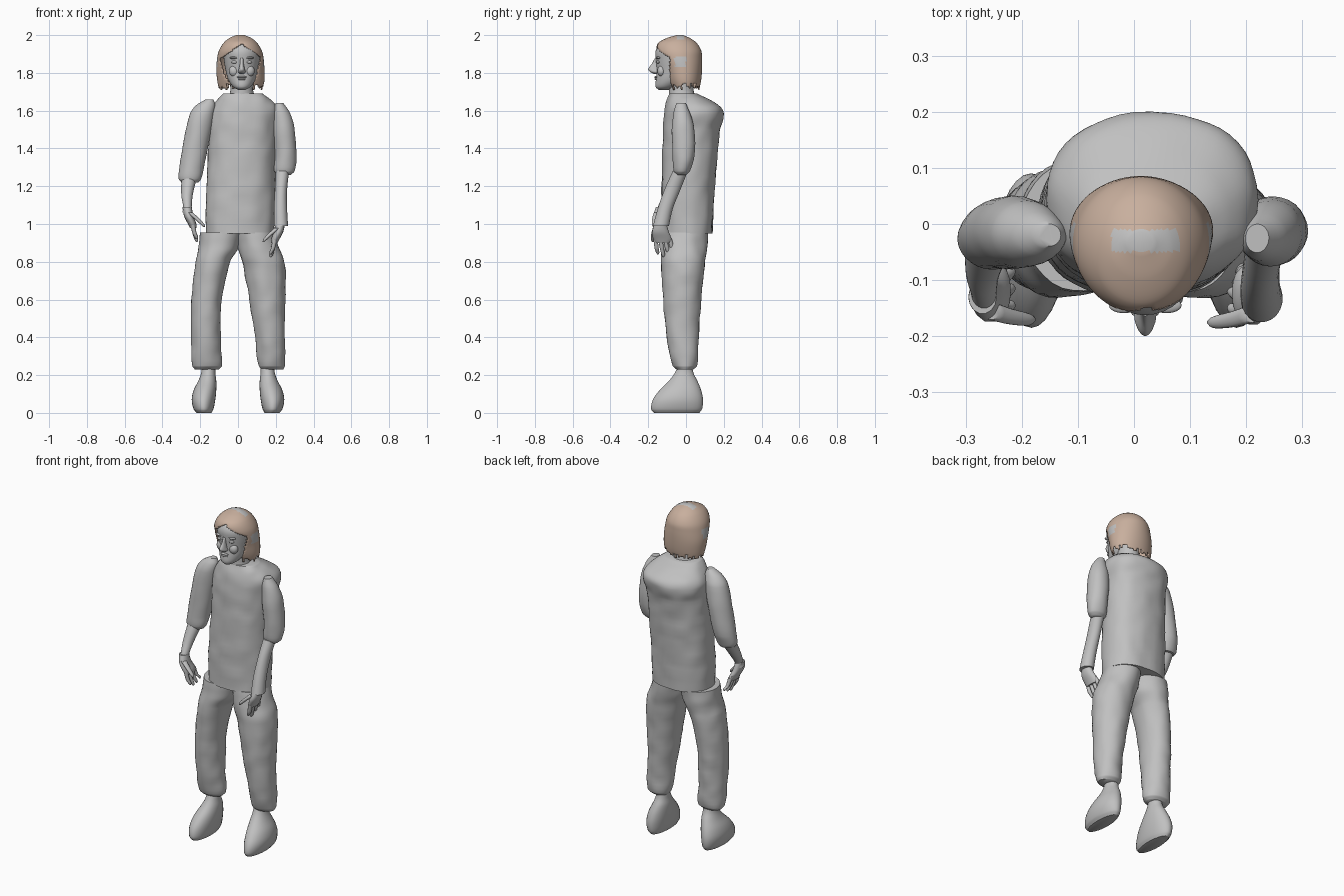
import bpy
import bmesh
import math
import random
from mathutils import Vector, noise

random.seed(4)
default_cube = bpy.data.objects.get("Cube")
if default_cube:
    bpy.data.objects.remove(default_cube, do_unlink=True)


def make_material(name, colour):
    mat = bpy.data.materials.new(name)
    mat.use_nodes = True
    mat.diffuse_color = colour
    mat.node_tree.nodes["Principled BSDF"].inputs["Base Color"].default_value = colour
    return mat


GREY = make_material("plain grey", (0.53, 0.53, 0.53, 1))
BROWN = make_material("light brown hair", (0.58, 0.43, 0.34, 1))


def finish(name, bm, materials):
    """Turn a bmesh into a smooth shaded object."""
    bmesh.ops.recalc_face_normals(bm, faces=bm.faces[:])
    mesh = bpy.data.meshes.new(name)
    bm.to_mesh(mesh)
    bm.free()
    for mat in materials:
        mesh.materials.append(mat)
    obj = bpy.data.objects.new(name, mesh)
    bpy.context.collection.objects.link(obj)
    bpy.ops.object.select_all(action="DESELECT")
    obj.select_set(True)
    bpy.context.view_layer.objects.active = obj
    bpy.ops.object.shade_smooth_by_angle(angle=math.radians(50))
    return obj


def refine(rings, steps):
    """Insert smoothly interpolated rings, using height as the parameter."""
    def slope(i, k):
        a, b = rings[max(i - 1, 0)], rings[min(i + 1, len(rings) - 1)]
        return (b[k] - a[k]) / (b[0] - a[0])

    result = []
    for i in range(len(rings) - 1):
        low, high = rings[i], rings[i + 1]
        span = high[0] - low[0]
        for s in range(steps):
            t = s / steps
            h = t * t * (3 - 2 * t)
            ring = [low[0] + span * t]
            for k in range(1, len(low)):
                bend = t * (1 - t) ** 2 * slope(i, k) - t * t * (1 - t) * slope(i + 1, k)
                ring.append(low[k] * (1 - h) + high[k] * h + span * bend)
            result.append(ring)
    result.append(rings[-1])
    return result


def loft_mesh(rings, sides=28, steps=4, square=2.0, wrinkle=0.0, capped=True):
    """Rings are (height, x min, x max, y min, y max) in hundredths of a unit."""
    bm = bmesh.new()
    loops = []
    for z, x0, x1, y0, y1 in refine(rings, steps):
        centre = Vector(((x0 + x1) / 2, (y0 + y1) / 2, z)) / 100
        loop = []
        for j in range(sides):
            a = math.tau * j / sides
            c, s = math.cos(a), math.sin(a)
            out = Vector((math.copysign(abs(c) ** (2 / square), c) * (x1 - x0) / 2,
                          math.copysign(abs(s) ** (2 / square), s) * (y1 - y0) / 2, 0)) / 100
            co = centre + out
            co += out.normalized() * noise.noise(co * 14) * wrinkle
            loop.append(bm.verts.new(co))
        loops.append(loop)
    for low, high in zip(loops, loops[1:]):
        for j in range(sides):
            n = (j + 1) % sides
            bm.faces.new((low[j], low[n], high[n], high[j]))
    if capped:
        bm.faces.new(loops[0])
        bm.faces.new(loops[-1])
    return bm


def loft(name, rings, **options):
    return finish(name, loft_mesh(rings, **options), [GREY])


def mirrored(rings):
    return [(z, -x1, -x0, y0, y1) for z, x0, x1, y0, y1 in rings]


def tube(points):
    """Rings around a falling path of (x, y, z, radius)."""
    return [(z, x - r, x + r, y - r, y + r) for x, y, z, r in points]


def ellipsoid(name, centre, size):
    bm = bmesh.new()
    bmesh.ops.create_uvsphere(bm, u_segments=16, v_segments=10, radius=1)
    bmesh.ops.scale(bm, vec=size, verts=bm.verts)
    bmesh.ops.translate(bm, vec=centre, verts=bm.verts)
    return finish(name, bm, [GREY])


# Loose shirt body
loft("shirt_body", [
    (95, -17, 19, -13, 14), (115, -17, 19.5, -13, 15), (135, -16, 20, -12.5, 16.5),
    (150, -15.5, 20.5, -12, 18), (158, -15.5, 22, -11.5, 20), (162, -14, 21, -11, 18.5),
    (166, -11, 17, -10, 12), (169, -8, 13, -9, 6)],
    sides=48, steps=6, square=2.3, wrinkle=0.006)

# Trouser legs
loft("right_trouser_leg", [
    (23, -23, -10, -5, 4), (25, -24.5, -8.5, -7, 6), (40, -25, -9, -10, 6.5),
    (60, -24.5, -8.5, -12, 8), (80, -22.5, -4, -13, 10), (87, -21, 0, -13, 11),
    (95.5, -20, 2, -12, 11.5)], sides=36, steps=6, wrinkle=0.006)
loft("left_trouser_leg", [
    (23, 12, 24, -5, 4), (25, 11, 25, -7, 6), (40, 9, 25, -10, 6.5),
    (60, 6, 25, -12, 8), (78, 2.5, 25, -13, 10), (87, 0, 22, -13, 11),
    (95.5, -1, 19, -12, 11.5)], sides=36, steps=6, wrinkle=0.006)

# Shoes
shoe = [(0, 14, 22, -17, 7), (2, 13, 23.5, -18.5, 8.5), (7, 12, 24.5, -17.5, 9),
        (12, 11.5, 23.5, -14, 8), (17, 11.5, 21, -9, 6), (21, 12, 19.5, -6, 4),
        (26, 12, 19, -4, 3)]
loft("left_shoe", shoe)
loft("right_shoe", mirrored(shoe))

# Sleeves
loft("right_sleeve", [
    (122, -30, -21, -7, 1), (124, -31.5, -19.5, -8, 2), (130, -31, -18, -8, 4),
    (145, -28.5, -15, -8, 5), (158, -25.5, -12.5, -7.5, 4), (163, -22, -12, -6, 2),
    (166, -17, -13, -4, 0)], wrinkle=0.003)
loft("left_sleeve", [
    (126, 21, 28, -5, 0), (128, 19, 30, -6.5, 2), (136, 19.5, 31, -7, 4.5),
    (150, 18.5, 30, -7.5, 4.5), (159, 18.5, 27.5, -6.5, 2), (164, 20, 24, -5, 0)],
    wrinkle=0.003)

# Forearms
loft("right_forearm", [
    (106, -29.5, -24.5, -16, -10), (109, -29, -24.5, -15, -9.5), (115, -30, -24, -12, -5),
    (124, -30, -22, -8, 1)])
loft("left_forearm", [
    (99, 19, 26.5, -17.5, -9), (108, 19, 26, -15, -7), (118, 19.5, 26, -11.5, -3),
    (128, 20, 27, -7, 1)])


# Hands with four fingers and a thumb
def hand(side, x, y, z):
    def part(name, rings):
        placed = [(r[0] + z, r[1] + x, r[2] + x, r[3] + y, r[4] + y) for r in rings]
        loft(side + "_" + name, mirrored(placed) if side == "right" else placed, sides=14)

    part("palm", [(-10, -5, -1.5, -3, 5.5), (-8, -5, -0.5, -4, 6),
                  (-4, -3.5, 1.5, -4.5, 4.5), (1, -2.5, 2.5, -3, 3)])
    for i in range(4):
        spread = 2.5 * i
        drop = 1.5 * abs(i - 1.3)
        part("finger_" + str(i + 1), tube([
            (-3, spread - 2.6, -8, 1.2), (-4, spread * 1.1 - 2, -13, 1.1),
            (-5, spread * 1.2 - 1.5, -17 + drop, 0.9),
            (-5.2, spread * 1.2 - 1.4, -18 + drop, 0.4)]))
    part("thumb", tube([(-1.5, -2.5, -2, 1.6), (-5, -3.5, -5, 1.4),
                        (-8, -4, -8, 1.1), (-9, -4, -9.5, 0.5)]))


hand("left", 22.5, -13.5, 100)
hand("right", 27, -13, 108)

# Neck and head
loft("neck", [(160, -7, 11, -9, 6), (167, -5, 9, -9, 5), (171, -4, 8, -9, 4),
              (180, -4, 8, -9, 4)])
loft("head", [
    (171, 0, 4, -14.5, -9), (172.5, -2.5, 6.5, -16, -5), (176, -5, 9, -16, 1),
    (181, -6.5, 10.5, -15.5, 5), (187, -7.5, 11.5, -16, 6.5), (192, -7.5, 11.5, -16, 6),
    (196, -5, 9, -13, 4), (198.5, -1, 5, -7, 0)], sides=36)

# Facial features
loft("nose", [(179.5, 0.8, 3.2, -17, -13), (180.5, 0, 4, -19, -13), (182, 0.4, 3.6, -20, -13),
              (185, 1, 3, -18, -13), (188, 1, 3, -16.4, -13)], sides=16)
for side, sign in (("right", -1), ("left", 1)):
    ellipsoid(side + "_eye", (0.02 + sign * 0.037, -0.146, 1.857), (0.018, 0.01, 0.008))
    ellipsoid(side + "_brow", (0.02 + sign * 0.038, -0.145, 1.88), (0.027, 0.014, 0.007))
    ellipsoid(side + "_cheek", (0.02 + sign * 0.04, -0.13, 1.81), (0.028, 0.022, 0.03))
ellipsoid("upper_lip", (0.02, -0.158, 1.778), (0.025, 0.01, 0.006))
ellipsoid("lower_lip", (0.02, -0.157, 1.767), (0.021, 0.01, 0.006))

# Bobbed hair with a parted fringe, ragged ends and thin patches
SIDES = 64
bm = loft_mesh([
    (171, -10, 13, -8, 7), (176, -11, 14, -10, 8), (182, -11.5, 14, -12, 8.5),
    (188, -11, 13.5, -15, 8.5), (192, -10, 12.5, -16, 8), (196, -7.5, 10, -14.5, 5.5),
    (198.5, -4.5, 7, -10, 2), (200, -1, 3.5, -5, -1.5)],
    sides=SIDES, steps=6, capped=False)
rim = [e for e in bm.edges if e.is_boundary and e.verts[0].co.z > 1.9]
bmesh.ops.holes_fill(bm, edges=rim, sides=SIDES)
ragged = [random.uniform(1.71, 1.745) for _ in range(SIDES)]
unwanted = []
for face in bm.faces:
    c = face.calc_center_median()
    off = abs(c.x - 0.02)
    column = int((math.atan2(c.y + 0.02, c.x - 0.02) / math.tau + 0.5) * SIDES) % SIDES
    open_face = c.y < -0.085 and c.z < 1.955 - 0.7 * off
    if open_face or c.z < ragged[column]:
        unwanted.append(face)
    crown = c.z > 1.96 and abs(c.y + 0.03) < 0.02 and off < 0.06
    temple = off > 0.08 and abs(c.z - 1.86) < 0.025 and abs(c.y + 0.03) < 0.03
    face.material_index = 1 if crown or temple else 0
bmesh.ops.delete(bm, geom=unwanted, context="FACES")
hair = finish("hair", bm, [BROWN, GREY])
shell = hair.modifiers.new("thickness", "SOLIDIFY")
shell.thickness = 0.006
